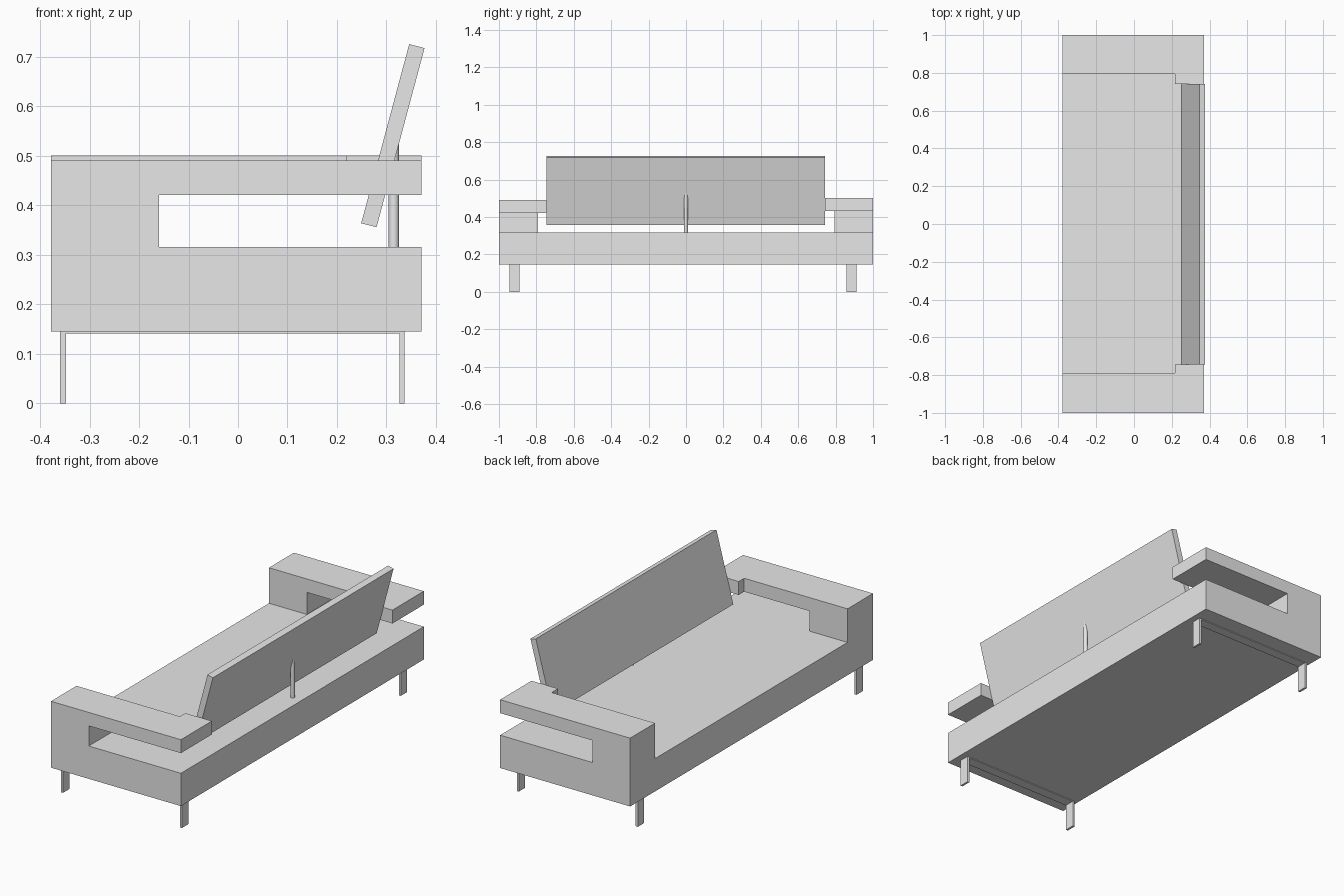
import bpy, bmesh

if "Cube" in bpy.data.objects:
    bpy.data.objects.remove(bpy.data.objects["Cube"])

grey = bpy.data.materials.new("grey")
grey.diffuse_color = (0.8, 0.8, 0.8, 1)
grey.use_nodes = True
grey.node_tree.nodes["Principled BSDF"].inputs["Base Color"].default_value = grey.diffuse_color


def prism(name, profile, axis, lo, hi):
    """Extrude a 2D profile along y (profile is x,z) or z (profile is x,y)."""
    bm = bmesh.new()
    put = (lambda a, b: (a, lo, b)) if axis == "y" else (lambda a, b: (a, b, lo))
    face = bm.faces.new([bm.verts.new(put(a, b)) for a, b in profile])
    side = bmesh.ops.extrude_face_region(bm, geom=[face])["geom"]
    move = (0, hi - lo, 0) if axis == "y" else (0, 0, hi - lo)
    bmesh.ops.translate(bm, vec=move, verts=[v for v in side if isinstance(v, bmesh.types.BMVert)])
    bmesh.ops.recalc_face_normals(bm, faces=bm.faces)
    mesh = bpy.data.meshes.new(name)
    bm.to_mesh(mesh)
    bm.free()
    obj = bpy.data.objects.new(name, mesh)
    mesh.materials.append(grey)
    bpy.context.collection.objects.link(obj)
    return obj


def rect(x0, x1, z0, z1):
    return [(x0, z0), (x1, z0), (x1, z1), (x0, z1)]


def union(target, parts):
    bpy.context.view_layer.objects.active = target
    for part in parts:
        mod = target.modifiers.new("union", "BOOLEAN")
        mod.operation, mod.solver, mod.object = "UNION", "EXACT", part
        bpy.ops.object.modifier_apply(modifier=mod.name)
        bpy.data.objects.remove(part)


FRONT, BACK = -0.378, 0.371
BOTTOM, SEAT = 0.145, 0.316

# Seat platform with a slotted armrest at each end
sofa = prism("seat_and_arms", rect(FRONT, BACK, BOTTOM, SEAT), "y", -1, 1)
for side, inner, tip, low, top in ((-1, 0.79, 0.745, 0.421, 0.491),
                                   (1, 0.795, 0.742, 0.431, 0.501)):
    post = prism("arm_post", rect(FRONT, -0.16, 0.25, top), "y", *sorted((side, side * inner)))
    plan = [(FRONT, 1), (BACK, 1), (BACK, tip), (0.218, tip), (0.218, inner), (FRONT, inner)]
    bar = prism("arm_bar", [(x, side * y) for x, y in plan], "z", low, top)
    union(sofa, [post, bar])

# Leaning backrest panel
prism("backrest", [(0.249, 0.364), (0.28, 0.356), (0.377, 0.718), (0.346, 0.726)],
      "y", -0.745, 0.742)

# Round post holding the backrest
bpy.ops.mesh.primitive_cylinder_add(vertices=24, radius=0.0105, depth=0.21,
                                    location=(0.315, 0, SEAT + 0.104))
support = bpy.context.object
support.name = "backrest_support"
support.data.materials.append(grey)
bpy.ops.object.shade_smooth_by_angle()

# Flat-bar leg frames, each an upside-down U
for name, y0, y1 in (("left_leg_frame", -0.943, -0.889), ("right_leg_frame", 0.859, 0.911)):
    prism(name, [(-0.36, 0), (-0.348, 0), (-0.348, 0.141), (0.326, 0.141), (0.326, 0),
                 (0.337, 0), (0.337, BOTTOM), (-0.36, BOTTOM)], "y", y0, y1)
